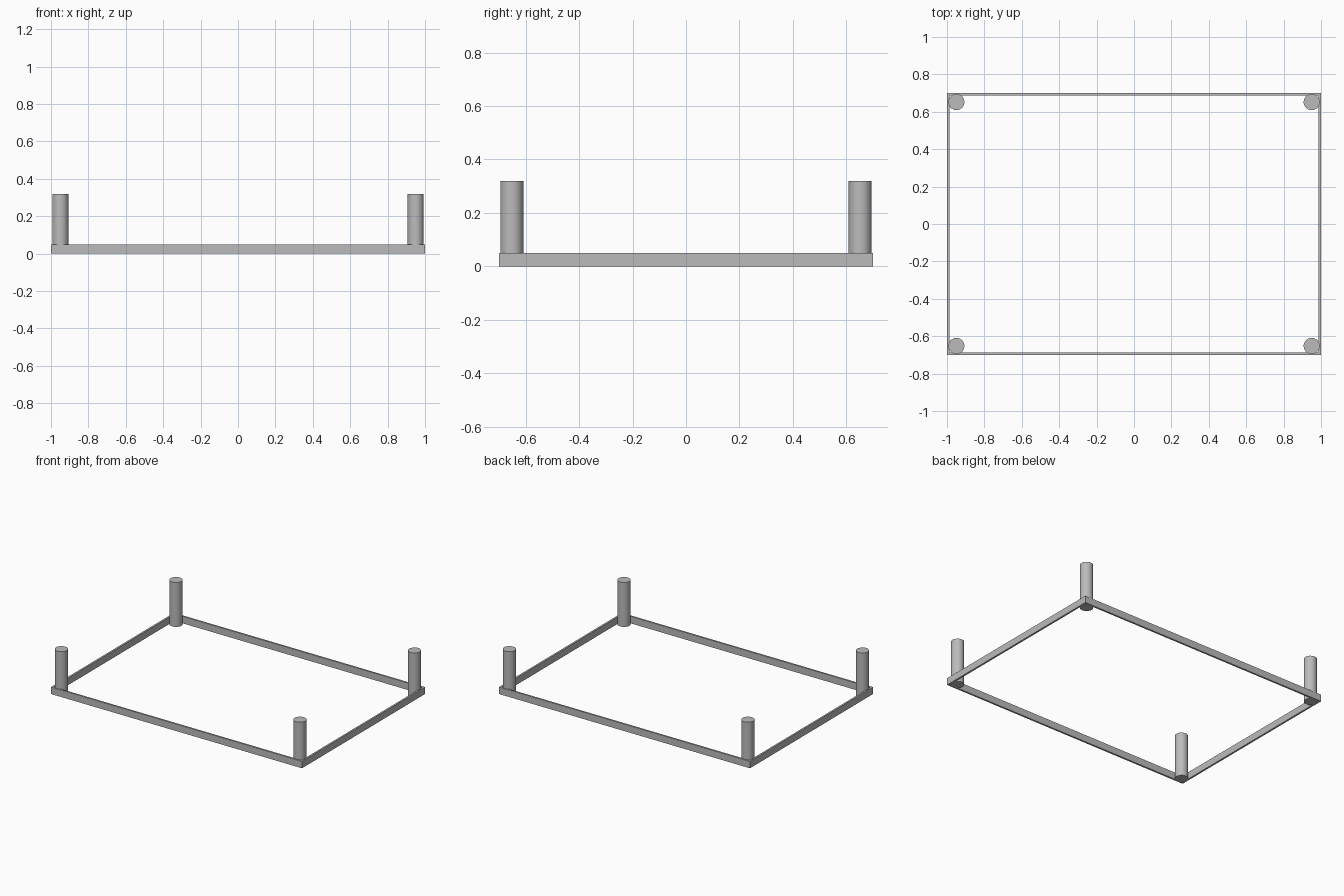
import bpy
import bmesh

# Remove the default cube
cube = bpy.data.objects.get("Cube")
if cube:
    bpy.data.objects.remove(cube, do_unlink=True)

HALF_X, HALF_Y = 1.0, 0.7
RAIL_HEIGHT, RAIL_THICK = 0.05, 0.013
POST_RADIUS, POST_HEIGHT = 0.043, 0.32
POST_X, POST_Y = 0.95, 0.652

# Plain grey metal
grey = bpy.data.materials.new("grey metal")
grey.use_nodes = True
colour = (0.5, 0.5, 0.5, 1)
grey.diffuse_color = colour
grey.node_tree.nodes["Principled BSDF"].inputs["Base Color"].default_value = colour


def finish(bm, name):
    bmesh.ops.recalc_face_normals(bm, faces=bm.faces)
    mesh = bpy.data.meshes.new(name)
    bm.to_mesh(mesh)
    bm.free()
    mesh.materials.append(grey)
    obj = bpy.data.objects.new(name, mesh)
    bpy.context.collection.objects.link(obj)
    return obj


# Thin rectangular frame: a closed loop of four mitred rails
bm = bmesh.new()
rings = []
for inset, z in ((0, 0), (0, RAIL_HEIGHT), (RAIL_THICK, RAIL_HEIGHT), (RAIL_THICK, 0)):
    x, y = HALF_X - inset, HALF_Y - inset
    rings.append([bm.verts.new((sx * x, sy * y, z))
                  for sx, sy in ((-1, -1), (1, -1), (1, 1), (-1, 1))])
for r in range(4):
    a, b = rings[r], rings[(r + 1) % 4]
    for i in range(4):
        j = (i + 1) % 4
        bm.faces.new((a[i], a[j], b[j], b[i]))
finish(bm, "frame_rails")

# Round corner posts
for depth, sy in (("front", -1), ("back", 1)):
    for side, sx in (("right", -1), ("left", 1)):
        bm = bmesh.new()
        bmesh.ops.create_cone(bm, cap_ends=True, segments=48, radius1=POST_RADIUS,
                              radius2=POST_RADIUS, depth=POST_HEIGHT)
        post = finish(bm, f"{depth}_{side}_post")
        post.location = (sx * POST_X, sy * POST_Y, POST_HEIGHT / 2)
        bpy.ops.object.select_all(action="DESELECT")
        post.select_set(True)
        bpy.context.view_layer.objects.active = post
        bpy.ops.object.shade_smooth_by_angle()
